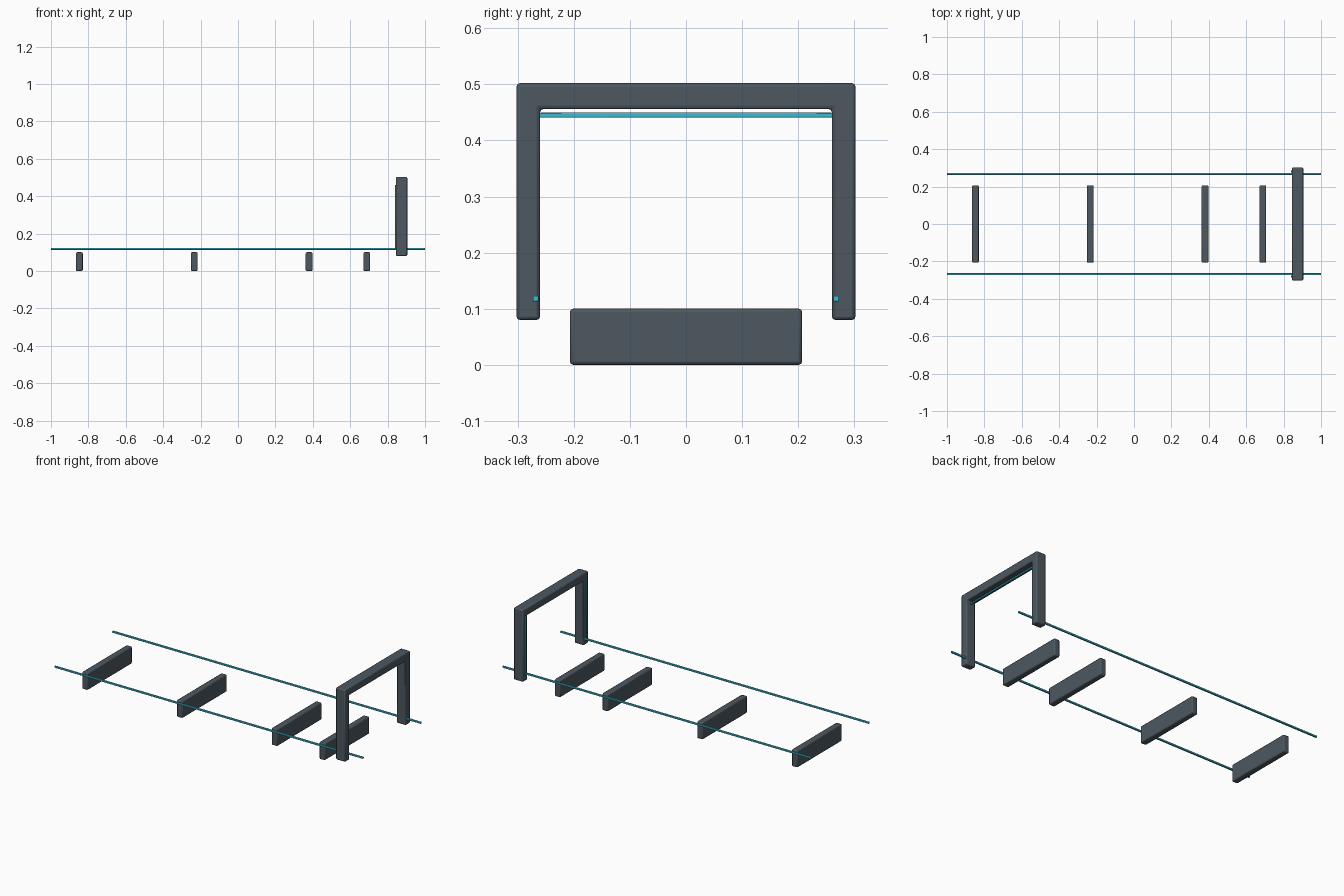
import bpy
import bmesh

if "Cube" in bpy.data.objects:
    bpy.data.objects.remove(bpy.data.objects["Cube"])


def material(name, rgb):
    m = bpy.data.materials.new(name)
    m.diffuse_color = (*rgb, 1.0)
    m.use_nodes = True
    m.node_tree.nodes["Principled BSDF"].inputs["Base Color"].default_value = m.diffuse_color
    return m


GREY = material("slate grey", (0.074, 0.098, 0.117))
CYAN = material("light strip cyan", (0.05, 0.5, 0.65))


def finish(name, bm, mat, bevel):
    """Turn a bmesh into an object with softly rounded edges."""
    bmesh.ops.recalc_face_normals(bm, faces=bm.faces[:])
    mesh = bpy.data.meshes.new(name)
    bm.to_mesh(mesh)
    bm.free()
    obj = bpy.data.objects.new(name, mesh)
    bpy.context.collection.objects.link(obj)
    mesh.materials.append(mat)
    if bevel:
        mod = obj.modifiers.new("rounded edges", 'BEVEL')
        mod.width = bevel
        mod.segments = 2
    bpy.ops.object.select_all(action='DESELECT')
    obj.select_set(True)
    bpy.context.view_layer.objects.active = obj
    bpy.ops.object.shade_smooth_by_angle()
    return obj


def box(name, center, size, mat, bevel):
    bm = bmesh.new()
    bmesh.ops.create_cube(bm, size=1)
    for v in bm.verts:
        v.co = [c + s * k for c, s, k in zip(center, size, v.co)]
    return finish(name, bm, mat, bevel)


# Floor sleepers
for i, x in enumerate((-0.848, -0.234, 0.380, 0.689)):
    box(f"sleeper_{i + 1}", (x, 0, 0.05), (0.036, 0.414, 0.10), GREY, 0.006)

# Gate frame: upside-down U profile extruded along x
X0, X1 = 0.845, 0.905
profile = [(-0.302, 0.08), (-0.26, 0.08), (-0.26, 0.456), (0.26, 0.456),
           (0.26, 0.08), (0.302, 0.08), (0.302, 0.502), (-0.302, 0.502)]
bm = bmesh.new()
face = bm.faces.new([bm.verts.new((X0, y, z)) for y, z in profile])
ext = bmesh.ops.extrude_face_region(bm, geom=[face], use_keep_orig=True)
for g in ext["geom"]:
    if isinstance(g, bmesh.types.BMVert):
        g.co.x = X1
finish("gate_frame", bm, GREY, 0.006)

# Glowing strip below the gate beam
box("gate_top_strip", (0.875, 0, 0.445), (0.01, 0.522, 0.009), CYAN, 0.002)

# Long side rails and the strips on the rear of the gate posts
for side, s in (("left", 1), ("right", -1)):
    box(f"{side}_rail", (0, s * 0.268, 0.118), (2.0, 0.01, 0.01), CYAN, 0.002)
    box(f"{side}_post_strip", (0.845, s * 0.281, 0.29), (0.01, 0.01, 0.34), CYAN, 0.002)
